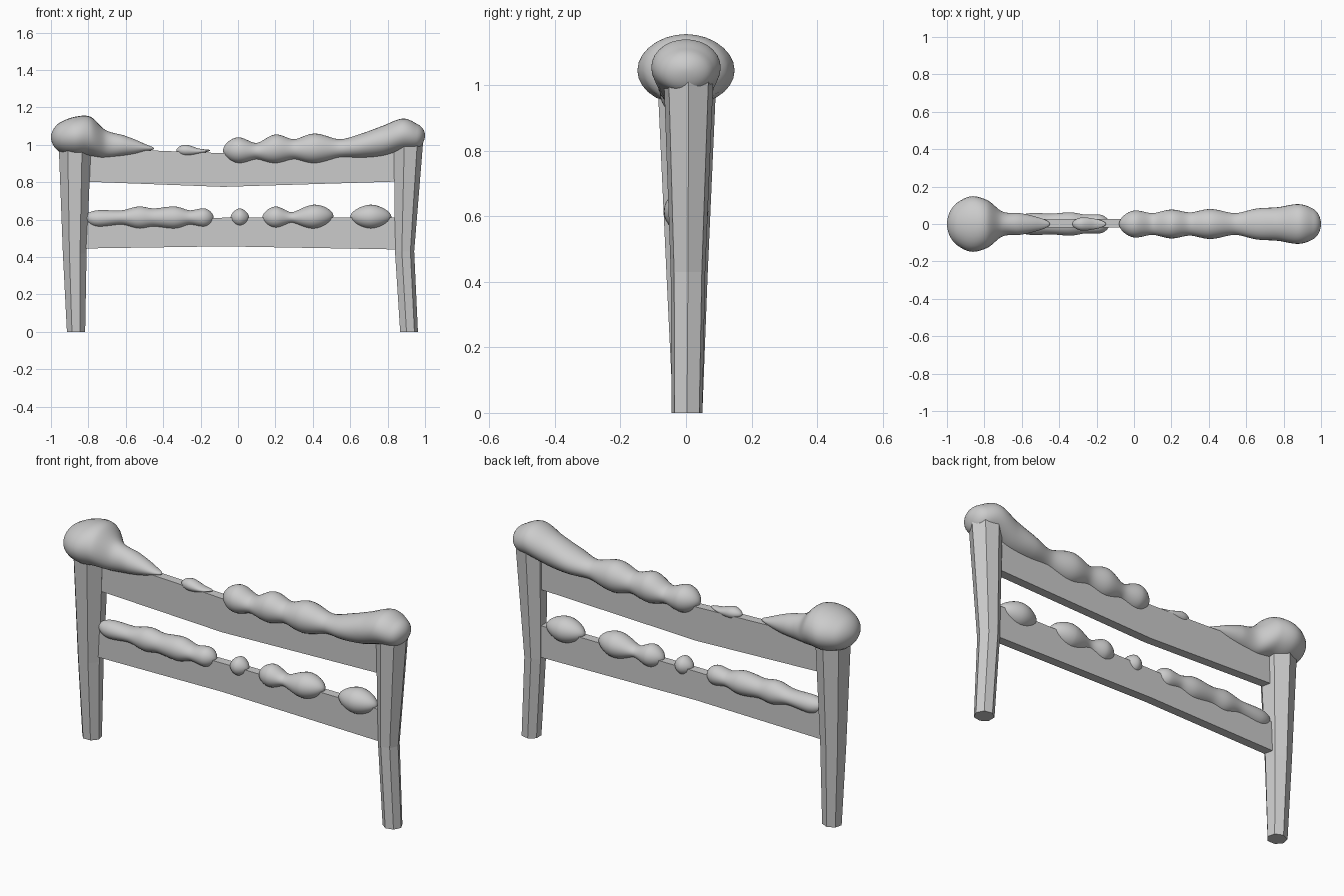
import bpy
import bmesh
import math
from mathutils import Vector

default_cube = bpy.data.objects.get("Cube")
if default_cube:
    bpy.data.objects.remove(default_cube, do_unlink=True)

grey = bpy.data.materials.new("plain grey")
grey.use_nodes = True
grey.diffuse_color = (0.6, 0.6, 0.6, 1)
grey.node_tree.nodes["Principled BSDF"].inputs["Base Color"].default_value = grey.diffuse_color


def finish(name, bm, smooth=False):
    """Turn a bmesh into a named object with the shared material."""
    bmesh.ops.recalc_face_normals(bm, faces=bm.faces)
    for face in bm.faces:
        face.smooth = smooth
    mesh = bpy.data.meshes.new(name)
    bm.to_mesh(mesh)
    bm.free()
    mesh.materials.append(grey)
    obj = bpy.data.objects.new(name, mesh)
    bpy.context.collection.objects.link(obj)
    return obj


def loft(name, rings, smooth=False):
    """Bridge equal-sized rings of points and cap both ends."""
    bm = bmesh.new()
    loops = [[bm.verts.new(point) for point in ring] for ring in rings]
    for lower, upper in zip(loops, loops[1:]):
        for i in range(len(lower)):
            j = (i + 1) % len(lower)
            bm.faces.new((lower[i], lower[j], upper[j], upper[i]))
    bm.faces.new(loops[0])
    bm.faces.new(loops[-1])
    return finish(name, bm, smooth)


def post(name, levels, phase, sides=7):
    """Hewn post: levels are (height, centre x, centre y, radius x, radius y)."""
    angles = [phase + math.tau * i / sides for i in range(sides)]
    loft(name, [[(cx + rx * math.cos(a), cy + ry * math.sin(a), z) for a in angles]
                for z, cx, cy, rx, ry in levels])


def rail(name, stations, front=-0.02, back=0.027):
    """Sagging plank: stations are (x, bottom, top)."""
    loft(name, [[(x, front, low), (x, back, low), (x, back, high), (x, front, high)]
                for x, low, high in stations])


def spline(a, b, c, d, t):
    return 0.5 * (2 * b + (c - a) * t + (2 * a - 5 * b + 4 * c - d) * t * t
                  + (3 * b - a - 3 * c + d) * t ** 3)


def snow(name, stations, steps=12, segments=28):
    """Lumpy snow: stations are (x, bottom, top, half width) in hundredths.

    Radii are blended as squares, so that the zero-radius ends come out round.
    """
    keys = []
    for x, low, high, half in stations:
        keys.append(Vector((x, (low + high) / 2, ((high - low) / 2) ** 2, half ** 2)))
    keys = [keys[0]] + keys + [keys[-1]]
    rings = []
    last = len(keys) - 4
    for k in range(last + 1):
        for s in range(steps + (k == last)):
            t = s / steps
            # Crowd the samples towards the rounded tips
            if k == 0:
                t = t * t
            if k == last:
                t = 1 - (1 - t) ** 2
            x, z, tall, wide = spline(*keys[k:k + 4], t) / 100
            rz = max(math.sqrt(max(tall, 0)) / 10, 0.001)
            ry = max(math.sqrt(max(wide, 0)) / 10, 0.001)
            rings.append([(x, ry * math.cos(a), z + rz * math.sin(a))
                          for a in (math.tau * i / segments for i in range(segments))])
    loft(name, rings, smooth=True)


# Two bent posts
post("right_post", [(0, -0.866, 0.003, 0.05, 0.047),
                    (0.42, -0.873, 0, 0.065, 0.066),
                    (1.03, -0.872, -0.002, 0.09, 0.095)], math.pi / 2)
post("left_post", [(0, 0.912, 0.003, 0.05, 0.048),
                   (0.43, 0.888, 0.006, 0.054, 0.054),
                   (1.03, 0.908, 0.008, 0.083, 0.078)], 0)

# Two planks between the posts
rail("upper_rail", [(-0.87, 0.805, 0.985), (-0.08, 0.775, 0.955), (0.9, 0.805, 0.985)])
rail("lower_rail", [(-0.87, 0.445, 0.6), (-0.08, 0.457, 0.61), (0.88, 0.44, 0.61)])

# Snow on the upper rail and post tops
snow("post_snow_right", [(-100, 104, 104, 0), (-95, 96, 112, 11), (-87, 94, 115, 14.8),
                         (-79, 94, 115, 13), (-71, 93, 108, 7), (-61, 94, 105, 5.8),
                         (-51, 96, 101, 3.5), (-45, 98, 98, 0)])
snow("small_snow_drift", [(-33, 97, 97, 0), (-28, 94, 100, 3.5),
                          (-21, 95, 98, 2.8), (-15, 97, 97, 0)])
snow("post_snow_left", [(-8, 97, 97, 0), (0, 90, 104, 7.2), (10, 92, 101, 5.8),
                        (20, 90, 105.5, 7.7), (30, 92, 103, 6.2), (41, 90, 106, 8),
                        (54, 93, 103, 5.8), (66, 93, 106, 8.3), (77, 94, 110, 9),
                        (88, 97, 114, 10.6), (96, 98, 111, 8), (100, 105, 105, 0)])

# Snow on the lower rail
snow("lower_snow_long", [(-82, 61, 61, 0), (-75, 56, 65, 4.8), (-62, 57, 65, 5),
                         (-53, 55, 67, 6), (-45, 56, 66, 5.5), (-34, 55, 67, 6.2),
                         (-26, 57, 65, 5), (-18, 56, 66, 5), (-13, 61, 61, 0)])
snow("lower_snow_ball", [(-4, 61, 61, 0), (1, 56.5, 66, 4.8), (6, 61, 61, 0)])
snow("lower_snow_double", [(13, 61, 61, 0), (20, 55.5, 67, 5.8), (29, 58, 64, 4),
                           (41, 55, 68, 6.8), (51, 62, 62, 0)])
snow("lower_snow_oval", [(60, 61.5, 61.5, 0), (71, 55, 68, 6.8), (82, 61.5, 61.5, 0)])
